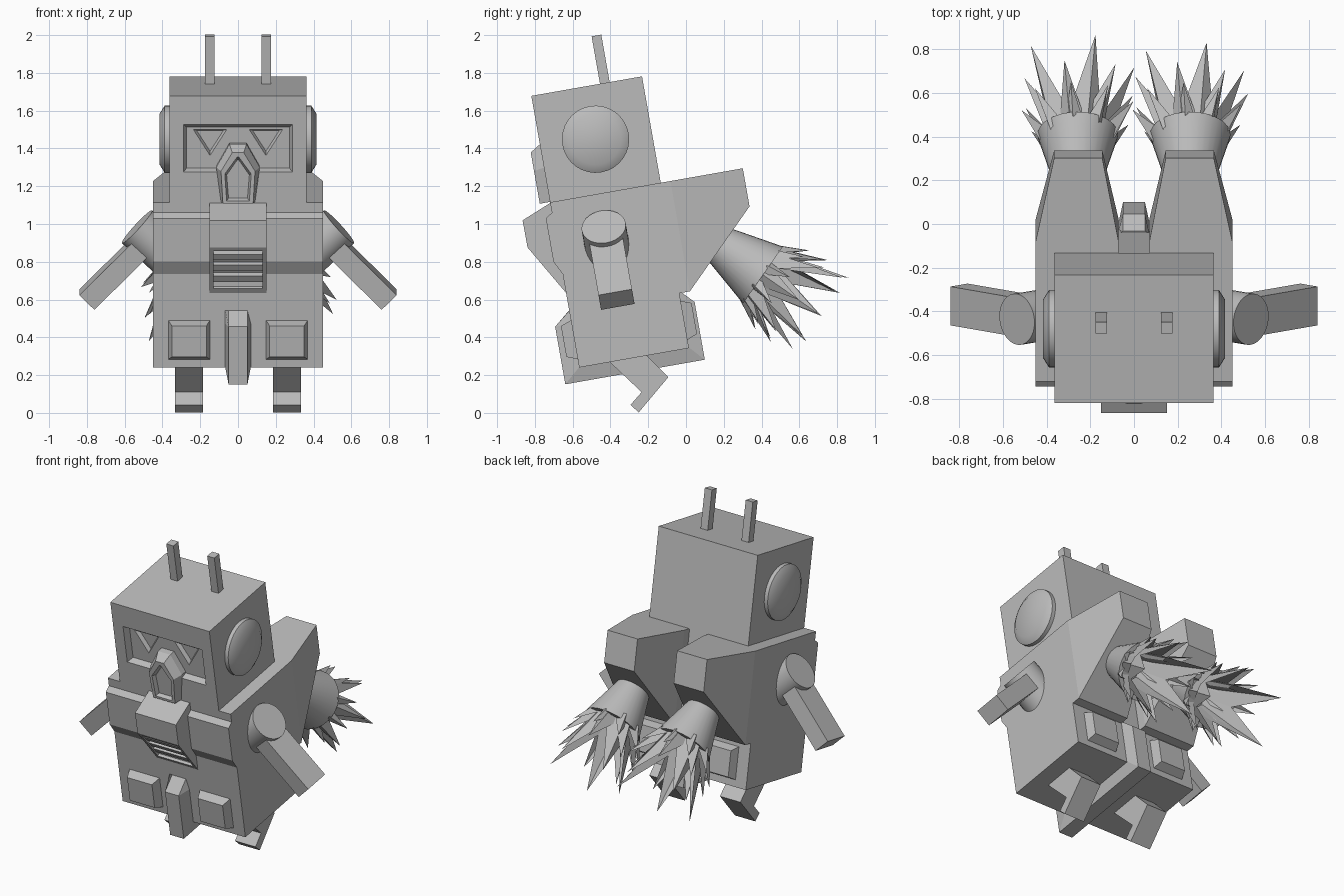
import bpy, bmesh, math, random
from mathutils import Vector, Matrix

random.seed(4)
cube = bpy.data.objects.get("Cube")
if cube:
    bpy.data.objects.remove(cube, do_unlink=True)

grey = bpy.data.materials.new("plain_grey")
grey.use_nodes = True
grey.diffuse_color = (0.5, 0.5, 0.5, 1)
grey.node_tree.nodes["Principled BSDF"].inputs["Base Color"].default_value = (0.5, 0.5, 0.5, 1)

# The whole figure leans forward by this rotation
LEAN = Matrix.Rotation(math.radians(10), 4, 'X')
X = Vector((1, 0, 0))
Y = Vector((0, 1, 0))


def loft(name, loops, caps=True, smooth=False, lean=True):
    """Skin a row of equal-length point loops."""
    bm = bmesh.new()
    rows = [[bm.verts.new(p) for p in loop] for loop in loops]
    n = len(rows[0])
    for a, b in zip(rows, rows[1:]):
        for i in range(n):
            j = (i + 1) % n
            bm.faces.new((a[i], a[j], b[j], b[i]))
    if caps:
        bm.faces.new(rows[0])
        bm.faces.new(rows[-1])
    bmesh.ops.recalc_face_normals(bm, faces=bm.faces)
    if lean:
        bm.transform(LEAN)
    me = bpy.data.meshes.new(name)
    bm.to_mesh(me)
    bm.free()
    me.materials.append(grey)
    ob = bpy.data.objects.new(name, me)
    bpy.context.collection.objects.link(ob)
    if smooth:
        bpy.ops.object.select_all(action='DESELECT')
        ob.select_set(True)
        bpy.context.view_layer.objects.active = ob
        bpy.ops.object.shade_smooth_by_angle(angle=math.radians(35))
    return ob


def rect(x0, x1, y, z0, z1):
    return [(x0, y, z0), (x1, y, z0), (x1, y, z1), (x0, y, z1)]


def box(name, x0, x1, y0, y1, z0, z1):
    return loft(name, [rect(x0, x1, y0, z0, z1), rect(x0, x1, y1, z0, z1)])


def section(x, profile):
    return [(x, y, z) for y, z in profile]


def prism(name, profile, x0, x1, **kw):
    return loft(name, [section(x0, profile), section(x1, profile)], **kw)


def ring(c, u, v, r, n=32):
    return [c + (u * math.cos(t) + v * math.sin(t)) * r
            for t in (math.tau * i / n for i in range(n))]


def carve(target, cutter):
    mod = target.modifiers.new("carve", 'BOOLEAN')
    mod.operation = 'DIFFERENCE'
    mod.solver = 'EXACT'
    mod.object = cutter
    bpy.context.view_layer.objects.active = target
    bpy.ops.object.modifier_apply(modifier=mod.name)
    bpy.data.objects.remove(cutter, do_unlink=True)


# Head with recessed visor and eyes
head = box("head", -.363, .363, -.515, .08, 1.22, 1.795)
carve(head, loft("visor_cutter", [rect(-.295, .295, -.53, 1.38, 1.65),
                                  rect(-.272, .272, -.475, 1.40, 1.62)]))
for s in (1, -1):
    def eye(y, k):
        return [(s * (.148 + dx * k), y, 1.565 + dz * k)
                for dx, dz in ((-.095, .045), (.095, .045), (0, -.105))]
    carve(head, loft("eye_cutter", [eye(-.485, 1), eye(-.45, .75)]))

# Nose with a sunken panel
def nose_loop(y, top, side, foot):
    half = [top, side, foot]
    return ([(x, y, z) for x, z in half] + [(-x, y, z) for x, z in reversed(half)])

loft("nose", [nose_loop(-.47, (.045, 1.535), (.115, 1.41), (.09, 1.225)),
              nose_loop(-.515, (.045, 1.535), (.115, 1.41), (.09, 1.225)),
              nose_loop(-.57, (.03, 1.50), (.09, 1.40), (.08, 1.225)),
              nose_loop(-.57, (.005, 1.475), (.07, 1.385), (.06, 1.24)),
              nose_loop(-.545, (.005, 1.455), (.06, 1.375), (.05, 1.25))])

# Torso with raised chest band
prism("torso", [(-.515, 1.223), (-.515, 1.167), (-.552, 1.143), (-.552, .91), (-.515, .837),
                (-.515, .335), (.075, .335), (.075, 1.223)], -.45, .45)

# Jaw with slatted mouth
def slope(t, d):
    return (-.674 + .505 * t - .863 * d, 1.008 - .863 * t - .505 * d)

jaw = prism("jaw", [(-.5, 1.222), (-.518, 1.218), (-.675, 1.154), (-.674, 1.008),
                    (-.515, .736), (-.5, .736)], -.15, .15)
carve(jaw, prism("mouth_cutter", [slope(.025, .02), slope(.285, .02),
                                  slope(.285, -.035), slope(.025, -.035)], -.13, .13))
for i in range(3):
    t = .055 + .075 * i
    prism("mouth_slat", [slope(t, -.04), slope(t, -.008), slope(t + .04, -.008),
                         slope(t + .04, -.04)], -.131, .131)

# Keel wrapping under the body
keel_in = [(-.505, .65), (-.505, .57), (-.505, .345), (.07, .345), (.07, .57), (.07, .65)]
keel_out = [(-.515, .64), (-.603, .57), (-.603, .26), (.147, .26), (.147, .57), (.08, .64)]
loft("keel", [section(-.07, keel_in), section(-.05, keel_out),
              section(.05, keel_out), section(.07, keel_in)])

DOWN = Vector((0, 1, -1)).normalized()
UP = Vector((0, 1, 1)).normalized()


def crown(name, c, n, start, reach, tip_r, valley):
    """Jagged flame cup: a flared tube whose rim zigzags."""
    base, rim = [], []
    for i in range(2 * n):
        t = start + math.pi * i / n
        out = X * math.cos(t) + UP * math.sin(t)
        base.append(c - DOWN * .19 + out * .095)
        if i % 2 == 0:
            k = random.uniform(.92, 1.04)
            rim.append(c + DOWN * reach * k + out * tip_r * k)
        else:
            rim.append(c + DOWN * valley + out * .13)
    loft(name, [base, rim], caps=False)


for s, side in ((1, "left"), (-1, "right")):
    # Ear discs
    def ear(x, r):
        return ring(Vector((s * x, -.22, 1.51)), Y, Vector((0, 0, 1)), r)
    loft(side + "_ear", [ear(.35, .178), ear(.388, .178), ear(.415, .135)], smooth=True)

    # Antennae
    box(side + "_antenna", s * .15 - .026, s * .15 + .026, -.146, -.094, 1.78, 2.05)

    # Raised hip pads, front and back
    for label, y0, y1 in (("front", -.505, -.572), ("back", .065, .13)):
        loft(side + "_" + label + "_pad",
             [rect(s * .145, s * .372, y0, .375, .592),
              rect(s * .168, s * .35, y1, .402, .568)])

    # Shoulder stub
    c = Vector((s * .535, -.258, 1.046))
    axis = Vector((s * .73, 0, .68))
    across = Vector((s * -.68, 0, .73))
    loft(side + "_shoulder", [ring(c, Y, across, .118), ring(c - axis * .24, Y, across, .118)],
         smooth=True)

    # Arm
    thick = Vector((s * .707, 0, .707)) * .056
    wide = Y * .09
    ends = [Vector((s * .5, -.258, .955)), Vector((s * .8, -.258, .655))]
    loft(side + "_arm", [[e + thick + wide, e + thick - wide, e - thick - wide, e - thick + wide]
                         for e in ends])

    # Leg with bent foot
    prism(side + "_leg", [(-.44, .303), (-.235, .11), (-.294, .042), (-.25, .003),
                          (-.093, .19), (-.25, .347)], s * .184, s * .334, lean=False)

    # Tapered booster pod
    loft(side + "_pod", [rect(s * .07, s * .45, .05, .63, 1.223),
                         rect(s * .07, s * .45, .132, .63, 1.223),
                         rect(s * .145, s * .365, .521, 1.018, 1.223)])

    # Hollow nozzle and its flame
    c = Vector((s * .257, .528, .648))
    loft(side + "_nozzle", [ring(c + DOWN * d, X, UP, r) for d, r in
                            ((-.28, .105), (0, .184), (0, .155), (-.2, .1))], smooth=True)
    crown(side + "_long_flame", c, 5, 0, .38, .26, .05)
    crown(side + "_middle_flame", c, 7, 1.8, .235, .27, .02)
    crown(side + "_short_flame", c, 9, .3, .13, .26, -.02)
